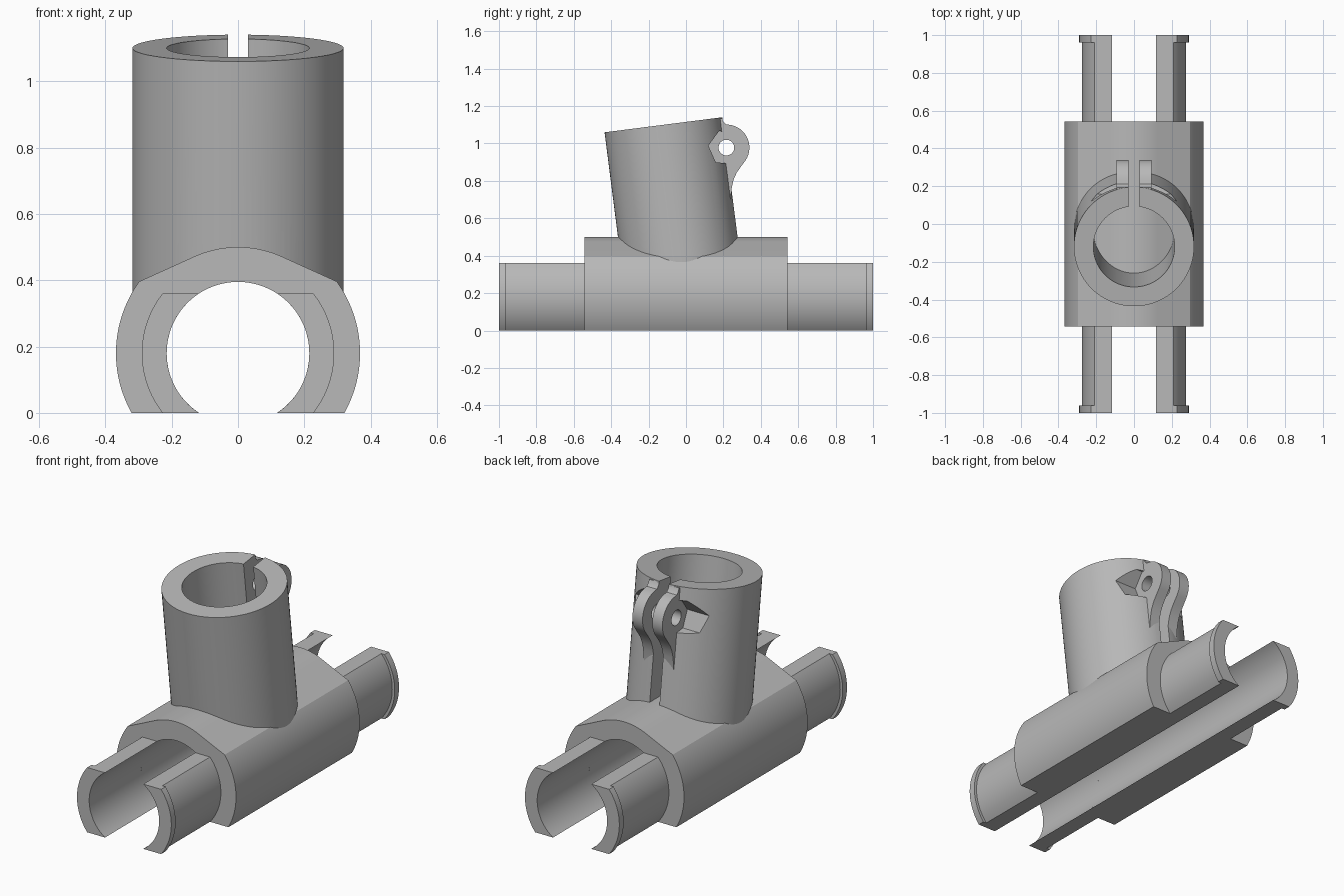
import bpy, bmesh, math
from mathutils import Matrix, Vector

cube = bpy.data.objects.get("Cube")
if cube:
    bpy.data.objects.remove(cube, do_unlink=True)

grey = bpy.data.materials.new("plain_grey")
grey.use_nodes = True
COLOUR = (0.48, 0.48, 0.48, 1)
grey.diffuse_color = COLOUR
grey.node_tree.nodes["Principled BSDF"].inputs["Base Color"].default_value = COLOUR

AXIS_Z = 0.18                 # height of the lower bore
BORE = 0.215                  # radius of both bores
TILT = math.radians(7.3)      # backward lean of the socket
SOCKET_TOP = Vector((0, -0.12, 1.10))
PIN = (0.216, 0.978)          # y, z of the clamp pin


def arc(centre, radius, start, end, steps=32):
    """Points on an arc, angles in degrees."""
    angles = [math.radians(start + (end - start) * i / steps) for i in range(steps + 1)]
    return [(centre[0] + radius * math.cos(a), centre[1] + radius * math.sin(a)) for a in angles]


def prism(name, points, low, high, axis):
    """Extrude a closed outline along x (outline in y,z) or y (outline in x,z)."""
    place = (lambda p: (low, p[0], p[1])) if axis == "x" else (lambda p: (p[0], low, p[1]))
    shift = (high - low, 0, 0) if axis == "x" else (0, high - low, 0)
    bm = bmesh.new()
    face = bm.faces.new([bm.verts.new(place(p)) for p in points])
    out = bmesh.ops.extrude_face_region(bm, geom=[face], use_keep_orig=True)
    moved = [v for v in out["geom"] if isinstance(v, bmesh.types.BMVert)]
    bmesh.ops.translate(bm, verts=moved, vec=shift)
    bmesh.ops.recalc_face_normals(bm, faces=bm.faces)
    return finish_mesh(name, bm)


def finish_mesh(name, bm):
    mesh = bpy.data.meshes.new(name)
    bm.to_mesh(mesh)
    bm.free()
    mesh.materials.append(grey)
    obj = bpy.data.objects.new(name, mesh)
    bpy.context.collection.objects.link(obj)
    return obj


def socket_cylinder(name, radius, below, above):
    """Cylinder on the leaning socket axis, measured from the socket top."""
    bm = bmesh.new()
    matrix = (Matrix.Translation(SOCKET_TOP) @ Matrix.Rotation(TILT, 4, "X")
              @ Matrix.Translation((0, 0, (above - below) / 2)))
    bmesh.ops.create_cone(bm, cap_ends=True, segments=96, radius1=radius, radius2=radius,
                          depth=above + below, matrix=matrix)
    return finish_mesh(name, bm)


def activate(obj):
    bpy.ops.object.select_all(action="DESELECT")
    obj.select_set(True)
    bpy.context.view_layer.objects.active = obj


def cut(obj, cutters):
    activate(obj)
    for cutter in cutters:
        mod = obj.modifiers.new("cut", "BOOLEAN")
        mod.operation = "DIFFERENCE"
        mod.solver = "EXACT"
        mod.object = cutter
        bpy.ops.object.modifier_apply(modifier=mod.name)


def cut_angle(radius):
    """Angle at which a circle round the lower bore meets the base plane."""
    return math.degrees(math.asin(AXIS_Z / radius))


centre = (0, AXIS_Z)
parts = []

# Saddle body: round sides, sloping shoulders, rounded crown, open underneath
side, base, inner = 0.368, cut_angle(0.368), cut_angle(BORE)
outline = arc(centre, side, -base, 36)
outline += arc(centre, 0.32, 67, 113, 20)
outline += arc(centre, side, 144, 180 + base)
outline += arc(centre, BORE, 180 + inner, -inner, 72)
parts.append(prism("saddle_body", outline, -0.543, 0.543, "y"))


# Split clip arms with a raised rim at each end
def clip_outline(radius, sign):
    outer = cut_angle(radius)
    pts = arc(centre, radius, -outer, outer) + arc(centre, BORE, inner, -inner)
    return [(sign * x, z) for x, z in pts]


for x_sign, x_name in ((1, "left"), (-1, "right")):
    for y_sign, y_name in ((-1, "front"), (1, "back")):
        for part, radius, near, far in (("arm", 0.275, 0.543, 0.962), ("rim", 0.29, 0.962, 1.0)):
            parts.append(prism(f"{y_name}_{x_name}_clip_{part}", clip_outline(radius, x_sign),
                               y_sign * near, y_sign * far, "y"))

# Cutters
pin_hole = prism("pin_hole_cutter", arc(PIN, 0.042, 0, 350, 35), -0.4, 0.4, "x")
lower_bore = prism("lower_bore_cutter", arc(centre, BORE + 0.002, 0, 355, 71), -0.7, 0.7, "y")
socket_bore = socket_cylinder("socket_bore_cutter", BORE, 1.2, 0.2)
slit = prism("slit_cutter", [(-0.1, 0.2), (0.5, 0.2), (0.5, 1.3), (-0.1, 1.3)], -0.03, 0.03, "x")
hexagon = arc(PIN, 0.097, 174, 474, 5)
pockets = [prism("pocket_cutter", hexagon, *span, "x") for span in ((0.092, 0.4), (-0.4, -0.092))]
cutters = [socket_bore, slit, pin_hole, lower_bore] + pockets

# Leaning socket tube, slit at the back, with a hexagonal pocket on each side
socket = socket_cylinder("socket_tube", 0.318, 0.8, 0)
cut(socket, cutters)
parts.append(socket)

# Clamp ears with a flowing lower edge
ear = [(0.13, 1.125), (0.192, 1.134), (0.2, 1.116), (0.213, 1.103)]
ear += arc(PIN, 0.123, 80, -35, 28)
ear += [(0.292, 0.874), (0.27, 0.842), (0.254, 0.805), (0.245, 0.765), (0.239, 0.7), (0.18, 0.7)]
for name, low, high in (("left_clamp_ear", 0.03, 0.092), ("right_clamp_ear", -0.092, -0.03)):
    obj = prism(name, ear, low, high, "x")
    cut(obj, [pin_hole])
    parts.append(obj)

for cutter in cutters:
    bpy.data.objects.remove(cutter, do_unlink=True)

# Smooth curved walls, keep sharp edges
for obj in parts:
    activate(obj)
    bpy.ops.object.shade_smooth_by_angle(angle=math.radians(22))
